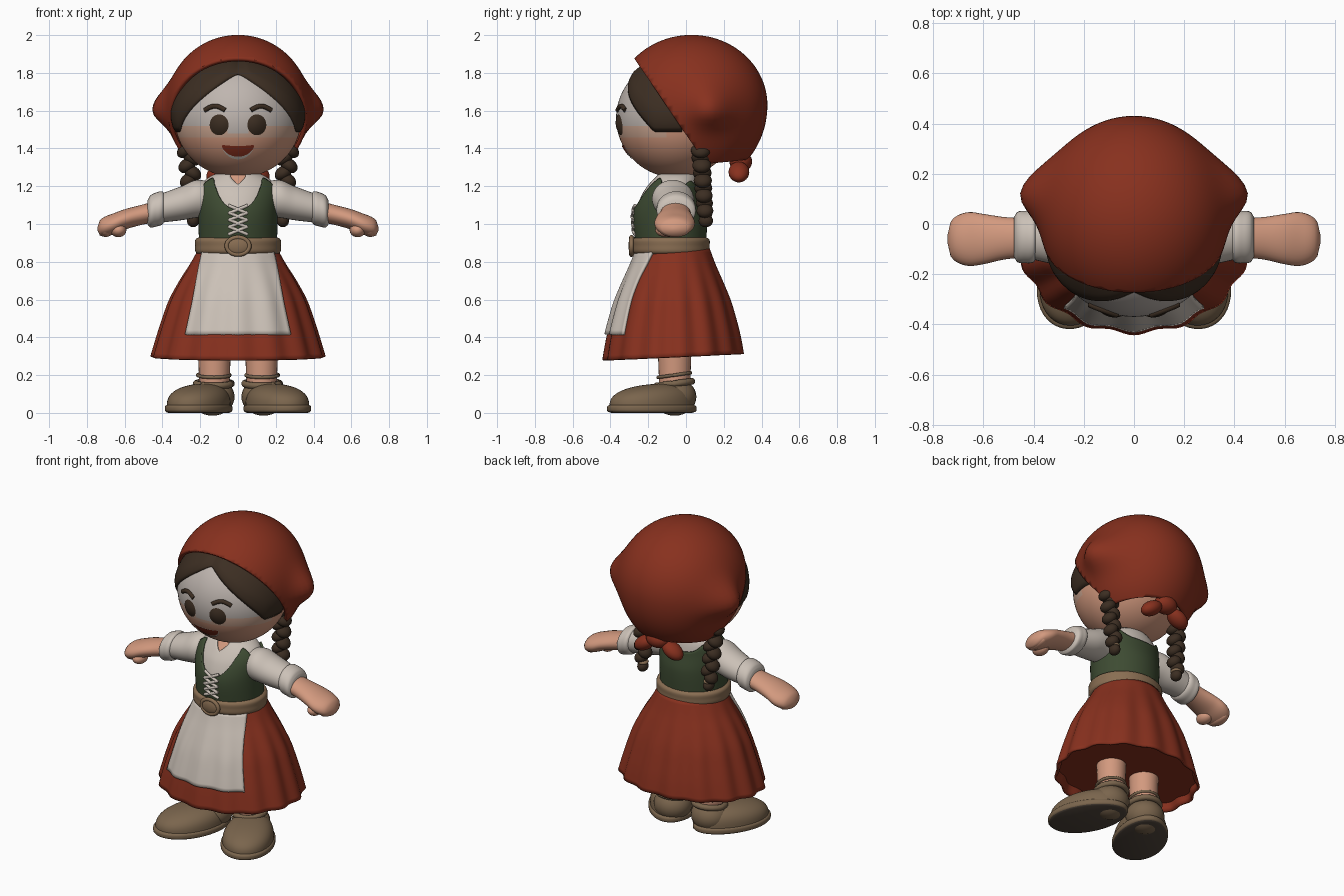
import bpy, bmesh
from math import sin, cos, pi, sqrt, exp, asin, radians
from mathutils import Vector, Matrix

cube = bpy.data.objects.get("Cube")
if cube:
    bpy.data.objects.remove(cube)


def material(name, r, g, b):
    m = bpy.data.materials.new(name)
    m.use_nodes = True
    m.diffuse_color = (r, g, b, 1)
    m.node_tree.nodes["Principled BSDF"].inputs["Base Color"].default_value = (r, g, b, 1)
    return m


SKIN = material("skin", .65, .32, .21)
BLUSH = material("blush skin", .60, .38, .28)
PALE = material("pale skin", .52, .465, .43)
RED = material("red cloth", .245, .03, .013)
HAIR = material("dark brown", .045, .027, .016)
GREEN = material("green cloth", .047, .07, .032)
WHITE = material("off white cloth", .60, .535, .475)
BELT = material("tan leather", .25, .155, .085)
SHOE = material("brown leather", .195, .13, .074)
SOLE = material("dark sole", .08, .06, .045)


def finish(name, bm, mat, thick=0):
    bmesh.ops.remove_doubles(bm, verts=bm.verts, dist=1e-5)
    bmesh.ops.recalc_face_normals(bm, faces=bm.faces)
    me = bpy.data.meshes.new(name)
    bm.to_mesh(me)
    bm.free()
    for p in me.polygons:
        p.use_smooth = True
    me.set_sharp_from_angle(angle=radians(50))
    me.materials.append(mat)
    ob = bpy.data.objects.new(name, me)
    bpy.context.collection.objects.link(ob)
    if thick:
        mod = ob.modifiers.new("thickness", 'SOLIDIFY')
        mod.thickness, mod.offset = thick, 0
    return ob


def surface(name, f, nu, nv, mat, wrap=True, cap=False, thick=0):
    """Grid surface from f(u, v), u running around and v along."""
    bm = bmesh.new()
    cols = nu if wrap else nu + 1
    rows = [[bm.verts.new(f(i / nu, j / nv)) for i in range(cols)] for j in range(nv + 1)]
    for a, b in zip(rows, rows[1:]):
        for i in range(nu):
            k = (i + 1) % cols
            bm.faces.new((a[i], a[k], b[k], b[i]))
    if cap:
        bm.faces.new(rows[0])
        bm.faces.new(rows[-1])
    return finish(name, bm, mat, thick)


def ball(name, loc, size, mat, rot=None, seg=24):
    bm = bmesh.new()
    m = Matrix.Translation(loc) @ (rot or Matrix()) @ Matrix.Diagonal((*size, 1))
    bmesh.ops.create_uvsphere(bm, u_segments=seg, v_segments=seg * 2 // 3, radius=1, matrix=m)
    return finish(name, bm, mat)


def tube(name, path, r, mat, n=12, closed=False):
    def f(u, v):
        p = Vector(path(v))
        t = (Vector(path(v + .01)) - Vector(path(v - .01))).normalized()
        side = t.cross(Vector((.1, .9, .3))).normalized()
        return p + r * (cos(2 * pi * u) * side + sin(2 * pi * u) * t.cross(side))
    return surface(name, f, 10, n, mat, cap=not closed)


def key(keys, t):
    """Smooth interpolation of rows (t, value, value, ...)."""
    t = min(max(t, keys[0][0]), keys[-1][0])
    i = max(k for k in range(len(keys) - 1) if keys[k][0] <= t)
    a, b = keys[i], keys[i + 1]
    p, q = keys[max(i - 1, 0)], keys[min(i + 2, len(keys) - 1)]
    d = b[0] - a[0]
    s = (t - a[0]) / d
    h = s * s * (3 - 2 * s)
    return [a[c] * (1 - h) + b[c] * h
            + s * (1 - s) ** 2 * d * (b[c] - p[c]) / (b[0] - p[0])
            - s * s * (1 - s) * d * (q[c] - a[c]) / (q[0] - a[0]) for c in range(1, len(a))]


def paint(ob, mat, rule):
    ob.data.materials.append(mat)
    for p in ob.data.polygons:
        if rule(p):
            p.material_index = len(ob.data.materials) - 1


# Head with paler upper face
head = ball("head", (0, -.05, 1.56), (.335, .32, .315), SKIN, seg=72)
paint(head, BLUSH, lambda p: p.center.y < -.1 and 1.45 < p.center.z <= 1.52)
paint(head, PALE, lambda p: p.center.y < -.1 and p.center.z > (1.52 if abs(p.center.x) > .07 else 1.47))


def face_y(x, z):
    return -.05 - .32 * sqrt(max(0, 1 - (x / .335) ** 2 - ((z - 1.56) / .315) ** 2))


def plate(name, cx, cz, outline, mat, off, dome=0):
    def f(u, v):
        ox, oz = outline(2 * pi * u)
        x, z = cx + ox * v, cz + oz * v
        return x, face_y(x, z) - off - dome * (1 - v * v), z
    surface(name, f, 32, 6, mat)


def mouth(depth):
    return lambda a: (.085 * cos(a), .015 * cos(a) ** 2 - depth * max(0, -sin(a)) + .012 * max(0, sin(a)))


plate("teeth", 0, 1.4, mouth(.058), WHITE, .004)
plate("mouth", 0, 1.4, mouth(.044), RED, .007)

# Hair swept from a centre parting
def hair(u, v):
    phi = (u * 2 - 1) * 95
    zed = max(1.49, 1.79 - .3 * (abs(phi) / 68) ** 1.38)
    low = asin((zed - 1.56) / .315)
    el = low + (radians(82) - low) * v
    k = 1.003 + .055 * min(1, v * 5) ** .5 * (.3 + .7 * min(1, abs(phi) / 14))
    a = radians(phi)
    return .335 * k * cos(el) * sin(a), -.05 - .32 * k * cos(el) * cos(a), 1.56 + .315 * k * sin(el)


surface("hair", hair, 80, 20, HAIR, wrap=False, thick=.008)

# Kerchief: a cap with pointed sides, cut open at the face and neck
bm = bmesh.new()
bmesh.ops.create_uvsphere(bm, u_segments=80, v_segments=54, radius=1)
for v in bm.verts:
    p = v.co.copy()
    y = .03 + p.y * (.39 if p.y > 0 else .395)
    z = 1.63 + p.z * (.36 if p.z > 0 else .42)
    dy = (y - .13) / (.13 if y > .13 else .1)
    dz = (z - 1.6) / (.12 if z > 1.6 else .085)
    v.co = (p.x * (.365 + .092 * exp(-dy * dy - dz * dz)), y, z)
for co, no in (((0, -.26, 1.86), (0, .826, .564)), ((0, .2, 1.335), (0, -.1, 1))):
    bmesh.ops.bisect_plane(bm, geom=bm.verts[:] + bm.edges[:] + bm.faces[:],
                           plane_co=co, plane_no=no, clear_inner=True)
finish("kerchief", bm, RED, .022)
ball("kerchief_knot", (0, .29, 1.33), (.075, .06, .055), RED)

# Torso: chest, blouse and bodice share one profile
TORSO = ((.88, .185, .165, -.08), (1.05, .19, .175, -.085), (1.15, .195, .15, -.08),
         (1.21, .185, .125, -.065), (1.245, .15, .105, -.055), (1.275, .085, .085, -.05))


def torso(a, z, off):
    rx, ry, yc = key(TORSO, z)
    return (rx + off) * sin(a), yc - (ry + off) * cos(a), z


def layer(name, bottom, top, off, mat, thick=0):
    def f(u, v):
        a = (u * 2 - 1) * pi
        return torso(a, bottom + (top(abs(a)) - bottom) * v, off)
    surface(name, f, 72, 24, mat, thick=thick)


BODICE_TOP = ((0, 1.08), (.28, 1.095), (.48, 1.14), (.65, 1.205), (.9, 1.24), (1.55, 1.13),
              (2.2, 1.225), (2.7, 1.18), (pi, 1.17))
layer("chest", 1.1, lambda a: 1.275, -.006, SKIN)
layer("blouse", .88, lambda a: 1.268 - .06 * max(0, 1 - a / .4), .002, WHITE, .008)
layer("bodice", .88, lambda a: key(BODICE_TOP, a)[0], .014, GREEN, .014)
surface("neck", lambda u, v: (.088 * cos(2 * pi * u), -.04 + .085 * sin(2 * pi * u), 1.2 + .14 * v),
        32, 2, SKIN)

# Lacing on the bodice
for row in range(4):
    z0 = .945 + row * .037
    for s in (-1, 1):
        def lace(t):
            x, z = s * (.05 - .1 * t), z0 + .042 * t
            return x, torso(asin(x / .2), z, .024)[1], z
        tube("lace", lace, .009, WHITE, 6)

# Belt with round buckle
BAND = ((0, .205), (.12, .224), (.5, .227), (.88, .224), (1, .2))
surface("belt", lambda u, v: (key(BAND, v)[0] * sin(2 * pi * u),
        -.08 - (key(BAND, v)[0] - .022) * cos(2 * pi * u), .838 + .094 * v), 56, 12, BELT, cap=True)
ball("buckle", (0, -.283, .885), (.066, .022, .05), BELT)
tube("buckle_rim", lambda t: (.06 * cos(2 * pi * t), -.289, .884 + .046 * sin(2 * pi * t)), .012, BELT, 28, True)

# Pleated skirt with closed underside, and apron
SKIRT = ((.27, .458, .368), (.4, .42, .345), (.5, .388, .32), (.6, .352, .29),
         (.7, .3, .25), (.78, .25, .215), (.87, .2, .18))


def skirt(a, z, off=0):
    rx, ry = key(SKIRT, z)
    k = 1 + .022 * min(1, (.87 - z) / .3) * cos(15 * a) + off / rx
    return rx * k * sin(a), -.062 - ry * k * cos(a), z


surface("skirt", lambda u, v: skirt(2 * pi * u, .87 - v * (.575 + .017 * cos(2 * pi * u))),
        150, 24, RED, thick=.014)


def underside(u, v):
    x, y, z = skirt(2 * pi * u, .34, -.004)
    return x * v, -.062 + (y + .062) * v, z


surface("skirt_underside", underside, 150, 4, RED)


def apron(u, v):
    z = .85 - .435 * v
    x = (u * 2 - 1) * (.175 + .095 * v)
    return skirt(asin(x / key(SKIRT, z)[0]), z, .016)


surface("apron", apron, 40, 20, WHITE, wrap=False, thick=.016)


def limb(name, s, keys, mat):
    """Sideways tube from rows (x, z, y, half depth, half height)."""
    def f(u, v):
        x = keys[0][0] + (keys[-1][0] - keys[0][0]) * v
        z, y, ry, rz = key(keys, x)
        return s * x, y + ry * cos(2 * pi * u), z + rz * sin(2 * pi * u)
    surface(name, f, 32, 24, mat, cap=True)


SLEEVE = ((.13, 1.13, -.07, .09, .09), (.22, 1.133, -.07, .11, .1),
          (.3, 1.11, -.06, .105, .09), (.41, 1.083, -.052, .088, .076))
CUFF = ((.385, 1.088, -.052, .075, .065), (.4, 1.085, -.052, .1, .087),
        (.435, 1.076, -.052, .104, .09), (.465, 1.066, -.052, .1, .084), (.478, 1.062, -.052, .08, .065))
ARM = ((.44, 1.065, -.055, .078, .055), (.52, 1.046, -.057, .085, .053), (.6, 1.024, -.06, .1, .054),
       (.66, 1.0, -.06, .107, .056), (.71, .985, -.06, .09, .051), (.735, .978, -.06, .06, .036),
       (.744, .975, -.06, .012, .008))

for s, side in ((1, "left"), (-1, "right")):
    # Eyes and brows
    plate(side + "_eye", s * .1, 1.525, lambda a: (.05 * cos(a), .055 * sin(a)), HAIR, .003, .012)

    def brow(t):
        x, z = s * (.068 + .108 * t), 1.602 + .022 * sin(pi * t)
        return x, face_y(x, z) - .001, z
    tube(side + "_brow", brow, .013, HAIR)

    # Arms
    limb(side + "_sleeve", s, SLEEVE, WHITE)
    limb(side + "_cuff", s, CUFF, WHITE)
    limb(side + "_arm", s, ARM, SKIN)
    ball(side + "_thumb", (s * .633, -.105, .968), (.042, .058, .038), SKIN)
    ball(side + "_fingers", (s * .7, -.06, .963), (.036, .078, .032), SKIN)

    # Braids
    for i in range(10):
        t = i / 9
        turn = Matrix.Rotation(s * (.6 if i % 2 else -.6), 4, 'Y')
        ball(side + "_braid_strand", (s * (.265 - .027 * t + (.014 if i % 2 else -.014)), .075 + .025 * t, 1.43 - .36 * t),
             (.053 - .01 * t, .053 - .008 * t, .036), HAIR, turn, 16)
    ball(side + "_braid_tie", (s * .238, .103, 1.045), (.033, .035, .016), BELT)
    ball(side + "_braid_tip", (s * .238, .105, 1.017), (.032, .038, .034), HAIR)

    # Kerchief tails
    ball(side + "_tail", (s * .1, .28, 1.275), (.075, .055, .045), RED, Matrix.Rotation(s * .55, 4, 'Y'))

    # Legs and shoes
    surface(side + "_leg", lambda u, v: (s * .125 + (.078 + .012 * v) * cos(2 * pi * u),
            -.06 + (.08 + .012 * v) * sin(2 * pi * u), .1 + .3 * v), 28, 6, SKIN, cap=True)
    place = Matrix.Translation((s * .203, -.18, 0)) @ Matrix.Rotation(s * radians(25), 4, 'Z')

    def shoe(u, v):
        a, e = 2 * pi * u, v * pi / 2
        c = cos(e) ** .85
        y = c * sin(a)
        return place @ Vector((.15 * c * cos(a) * (1 - .08 * y), .237 * y,
                               .03 + (.122 + .02 * y) * sin(e) ** .7))

    def sole(u, v):
        a = 2 * pi * u
        k = 1.06 - .1 * (2 * v - 1) ** 4
        return place @ Vector((.15 * k * cos(a) * (1 - .08 * sin(a)), .237 * k * sin(a), .045 * v))
    surface(side + "_shoe", shoe, 48, 14, SHOE)
    paint(surface(side + "_sole", sole, 48, 8, SHOE, cap=True), SOLE, lambda p: p.normal.z < -.8)
    ball(side + "_shoe_heel", (s * .135, -.06, .085), (.117, .115, .1), SHOE)
    for label, r, z, w in (("collar", .093, .155, .018), ("strap", .086, .2, .009)):
        tube(side + "_shoe_" + label, lambda t: (s * .128 + r * cos(2 * pi * t), -.062 + r * sin(2 * pi * t),
             z + .012 * sin(2 * pi * t)), w, SHOE, 32, True)
